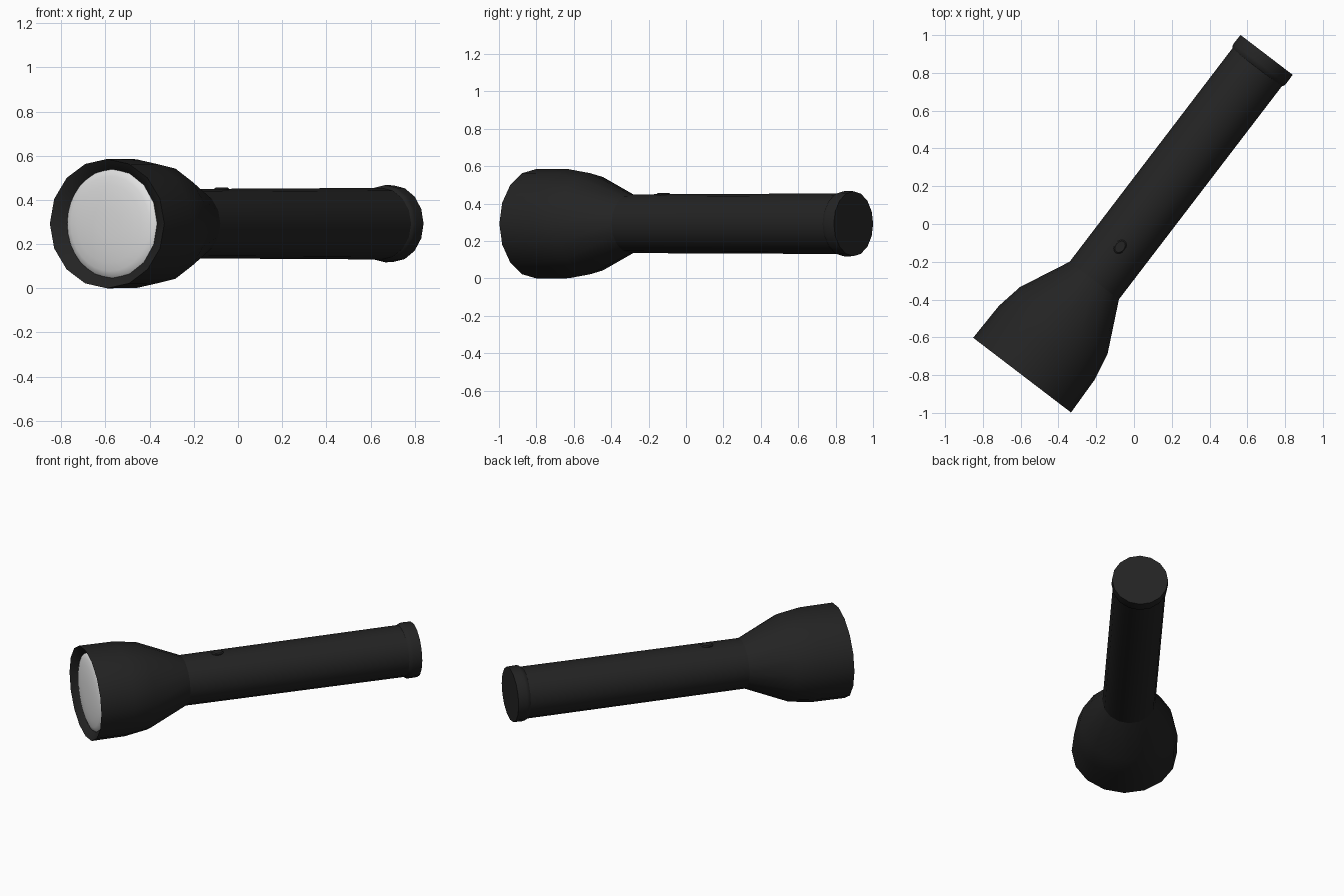
import bpy, bmesh, math
from mathutils import Vector

if "Cube" in bpy.data.objects:
    bpy.data.objects.remove(bpy.data.objects["Cube"])

AX = Vector((0.607, 0.795, 0)).normalized()    # direction from lens to tail
SIDE = Vector((AX.y, -AX.x, 0))
UP = Vector((0, 0, 1))
START = Vector((-0.5925, -0.80, 0.2925))       # centre of the front rim


def material(name, v):
    m = bpy.data.materials.new(name)
    m.diffuse_color = (v, v, v, 1)
    m.use_nodes = True
    m.node_tree.nodes["Principled BSDF"].inputs["Base Color"].default_value = m.diffuse_color
    return m


black = material("matte black", 0.017)
white = material("lens white", 0.75)


def lathe(name, mat, profile, origin=START, axis=AX, u=SIDE, v=UP, n=16, angle=40):
    """Elliptical rings (distance, half width, half height) joined and capped."""
    bm = bmesh.new()
    rings = []
    for s, a, b in profile:
        rings.append([bm.verts.new(origin + axis * s
                                   + u * (a * math.cos(2 * math.pi * i / n))
                                   + v * (b * math.sin(2 * math.pi * i / n)))
                      for i in range(n)])
    for r, q in zip(rings, rings[1:]):
        for i in range(n):
            j = (i + 1) % n
            bm.faces.new((r[i], r[j], q[j], q[i]))
    bm.faces.new(rings[0][::-1])
    bm.faces.new(rings[-1])
    bmesh.ops.recalc_face_normals(bm, faces=bm.faces)
    me = bpy.data.meshes.new(name)
    bm.to_mesh(me)
    bm.free()
    me.materials.append(mat)
    ob = bpy.data.objects.new(name, me)
    bpy.context.collection.objects.link(ob)
    bpy.ops.object.select_all(action='DESELECT')
    ob.select_set(True)
    bpy.context.view_layer.objects.active = ob
    bpy.ops.object.shade_smooth_by_angle(angle=math.radians(angle))
    return ob


# Flared head with a recessed rim around the lens
lathe("head", black, [(0.05, 0.25, 0.24), (0.035, 0.258, 0.248), (0, 0.326, 0.2925),
                      (0.217, 0.32, 0.2915), (0.363, 0.292, 0.27),
                      (0.63, 0.164, 0.157)])

# Handle tube
lathe("handle", black, [(0.628, 0.164, 0.157), (2.075, 0.165, 0.162)])

# Tail cap with a small lip
lathe("tail_cap", black, [(2.045, 0.160, 0.160), (2.06, 0.172, 0.172),
                          (2.075, 0.175, 0.175), (2.133, 0.1735, 0.1735)])

# Shallow domed lens
dome = [(0.04 - 0.036 * math.cos(t), 0.258 * math.sin(t), 0.248 * math.sin(t))
        for t in (math.pi / 2 * k / 6 for k in range(1, 7))]
lathe("lens", white, dome + [(0.045, 0.25, 0.24)], n=32, angle=60)

# Oval switch button on top of the handle
lathe("button", black, [(0.13, 0.04, 0.03), (0.158, 0.04, 0.03), (0.164, 0.033, 0.024)],
      origin=START + AX * 0.855, axis=UP, u=AX, v=SIDE)
